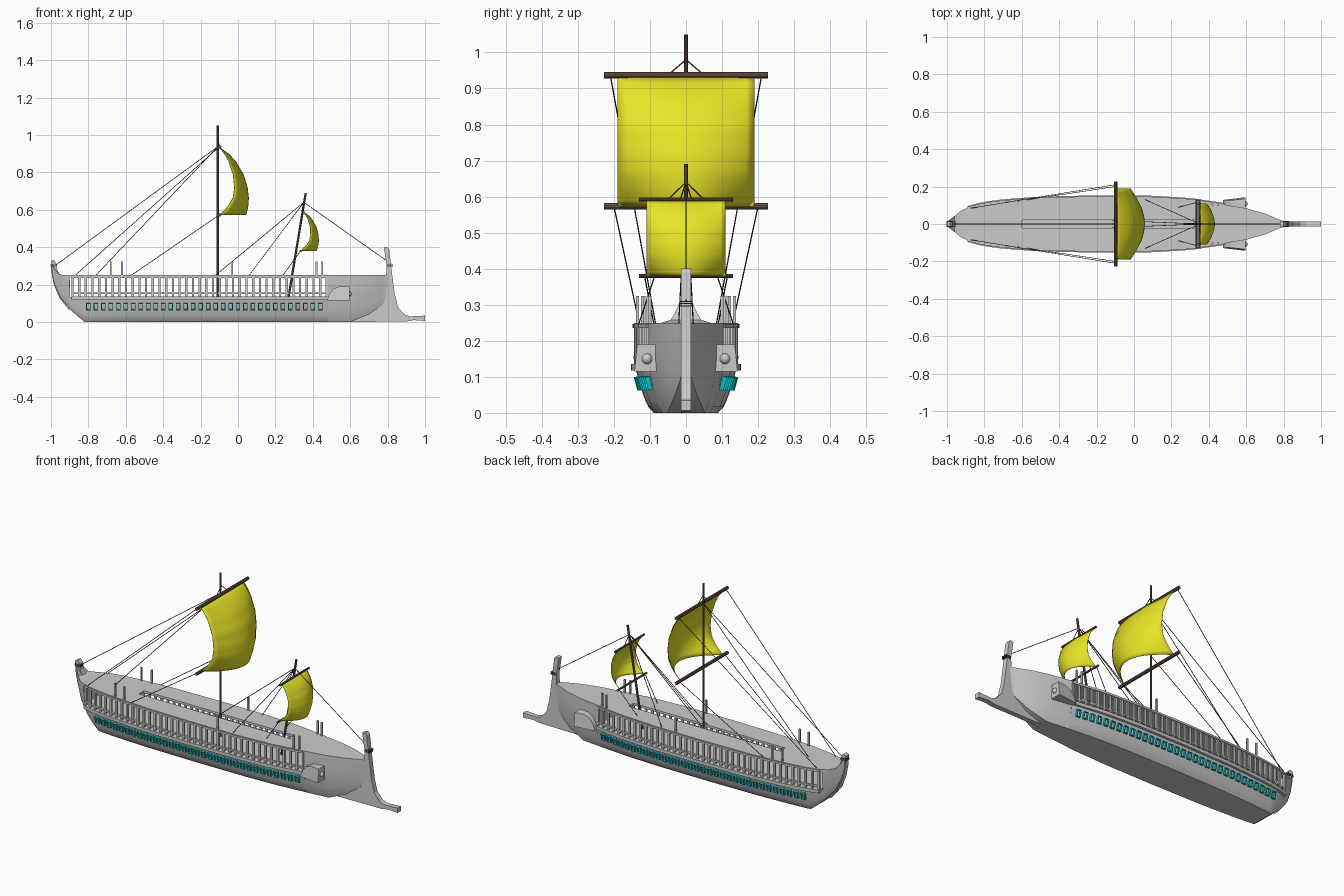
import bpy, bmesh
from math import radians
from mathutils import Vector, Matrix

if "Cube" in bpy.data.objects:
    bpy.data.objects.remove(bpy.data.objects["Cube"])


def material(name, rgb):
    m = bpy.data.materials.new(name)
    m.diffuse_color = (*rgb, 1)
    m.use_nodes = True
    m.node_tree.nodes["Principled BSDF"].inputs["Base Color"].default_value = m.diffuse_color
    return m


YELLOW = material("sail_yellow", (0.80, 0.78, 0.02))
WOOD = material("dark_wood", (0.17, 0.10, 0.06))
ROPE = material("rope", (0.10, 0.04, 0.07))
CYAN = material("port_cyan", (0.0, 0.55, 0.60))


def lerp(table, x):
    if x <= table[0][0]:
        return table[0][1]
    for (a, p), (b, q) in zip(table, table[1:]):
        if x <= b:
            return p + (q - p) * (x - a) / (b - a)
    return table[-1][1]


def finish(name, bm, mat=None, smooth=False):
    bmesh.ops.recalc_face_normals(bm, faces=bm.faces)
    me = bpy.data.meshes.new(name)
    bm.to_mesh(me)
    bm.free()
    ob = bpy.data.objects.new(name, me)
    bpy.context.collection.objects.link(ob)
    if mat:
        me.materials.append(mat)
    if smooth:
        bpy.ops.object.select_all(action='DESELECT')
        bpy.context.view_layer.objects.active = ob
        ob.select_set(True)
        bpy.ops.object.shade_smooth_by_angle(angle=radians(32))
    return ob


def loft(bm, rings, closed=True, caps=True):
    rows = [[bm.verts.new(p) for p in r] for r in rings]
    n = len(rows[0])
    for a, b in zip(rows, rows[1:]):
        for i in range(n if closed else n - 1):
            j = (i + 1) % n
            bm.faces.new((a[i], a[j], b[j], b[i]))
    if caps:
        bm.faces.new(rows[0])
        bm.faces.new(rows[-1])


def box(bm, c, size, rot=None):
    m = Matrix.Translation(c) @ (rot or Matrix()) @ Matrix.Diagonal((*size, 1))
    return bmesh.ops.create_cube(bm, size=1, matrix=m)["verts"]


def rod(bm, a, b, r, n=10):
    a, b = Vector(a), Vector(b)
    d = b - a
    m = Matrix.Translation((a + b) / 2) @ d.to_track_quat('Z', 'Y').to_matrix().to_4x4()
    bmesh.ops.create_cone(bm, cap_ends=True, segments=n, radius1=r, radius2=r,
                          depth=d.length, matrix=m)


def plate(name, outline, half):
    bm = bmesh.new()
    loft(bm, [[(x, y, z) for x, z in outline] for y in (-half, half)])
    return finish(name, bm)


# Hull plan, keel and top lines
PLAN = [(-1, .012), (-.98, .03), (-.93, .068), (-.88, .092), (-.8, .11), (-.7, .123), (-.5, .138),
        (-.2, .144), (.1, .142), (.3, .130), (.48, .104), (.6, .084), (.7, .056), (.78, .022), (.81, .012)]
KEEL = [(-.995, .26), (-.98, .20), (-.95, .13), (-.9, .07), (-.86, .032), (-.82, 0),
        (.6, 0), (.7, .04), (.77, .09), (.81, .15)]
TOP = [(-.995, .315), (-.98, .285), (-.96, .258), (-.93, .25), (-.9, .25), (-.898, .135),
       (.48, .135), (.482, .25), (.81, .25)]


def W(x):
    return lerp(PLAN, x)


def span(x0, x1, n):
    return [x0 + (x1 - x0) * i / n for i in range(n + 1)]


def width(x, z):
    s = min(1, max(0, (z - lerp(KEEL, x)) / .14))
    return W(x) * (.62 + .38 * s ** .6)


# Hull
stations = sorted({round(p[0], 3) for p in KEEL + TOP} | {round(p[0], 3) for p in PLAN[1:]})
rings = []
for x in stations:
    k, t = lerp(KEEL, x), lerp(TOP, x)
    side = [(width(x, z), z) for z in [k + (t - k) * i / 8 for i in range(9)]]
    rings.append([(x, -y, z) for y, z in reversed(side)] + [(x, y, z) for y, z in side])
bm = bmesh.new()
loft(bm, rings)
finish("hull", bm, smooth=True)

# Stem post with ram, and stern post
plate("stem_and_ram", [(.6, 0), (.9, .003), (.94, .01), (1, .006), (1, .034), (.92, .03), (.89, .04),
                       (.855, .08), (.838, .15), (.822, .27), (.808, .39), (.80, .40), (.78, .398),
                       (.795, .30), (.79, .22), (.77, .10), (.7, .04)], .014)
plate("stern_post", [(-.90, .06), (-.955, .13), (-.985, .20), (-.998, .27), (-1, .325), (-.985, .333),
                     (-.972, .315), (-.968, .28), (-.95, .25), (-.93, .14)], .014)


# Strips that follow the hull side, built on both sides
def strip(bm, x0, x1, z0, z1, inner, outer, n=24):
    for s in (-1, 1):
        loft(bm, [[(x, s * inner(x), z0), (x, s * outer(x), z0), (x, s * outer(x), z1),
                   (x, s * inner(x), z1)] for x in span(x0, x1, n)])


# Upper deck with a central slot
bm = bmesh.new()
strip(bm, -.92, -.6, .237, .25, lambda x: 0, W, 12)
strip(bm, -.6, .34, .237, .25, lambda x: .022, W)
strip(bm, .34, .5, .237, .25, lambda x: 0, W, 6)
finish("upper_deck", bm)

# Side rails and outrigger ledge
bm = bmesh.new()
strip(bm, -.89, .5, .118, .136, lambda x: W(x) - .015, lambda x: W(x) + .009)
strip(bm, -.89, .48, .150, .158, lambda x: W(x) - .012, lambda x: W(x) + .002)
strip(bm, -.89, .48, .236, .246, lambda x: W(x) - .008, lambda x: W(x) + .004)
finish("side_rails", bm)

# Stanchions under the deck and tall posts above it
bm = bmesh.new()
for x in span(-.885, .475, 38):
    for s in (-1, 1):
        box(bm, (x, s * (W(x) - .005), .187), (.012, .010, .108))
finish("stanchions", bm)
bm = bmesh.new()
for x in (-.68, -.62, -.03, .42, .45):
    for s in (-1, 1):
        box(bm, (x, s * (W(x) - .008), .282), (.009, .009, .084))
finish("deck_posts", bm)

# Oar ports: open tilted frames
bm = bmesh.new()
for x in span(-.80, .44, 31):
    for s in (-1, 1):
        y = width(x, .083)
        vs = box(bm, (x, s * (y - .003), .084), (.024, .028, .038), Matrix.Rotation(radians(15) * -s, 4, 'X'))
        fs = {f for v in vs for f in v.link_faces if abs(f.normal.y) > .7 or abs(f.calc_center_median().y - s * y) > .011}
        bmesh.ops.delete(bm, geom=list(fs), context='FACES_ONLY')
ports = finish("oar_ports", bm, CYAN)
mod = ports.modifiers.new("walls", 'SOLIDIFY')
mod.thickness = .005

# Bow side boxes with round beam ends
bm = bmesh.new()
for s in (-1, 1):
    outline = [(.475, .115), (.595, .115), (.595, .19), (.54, .19), (.51, .178), (.488, .15)]
    loft(bm, [[(x, s * .075, z) for x, z in outline],
              [(x, s * (.143 - .1 * (z - .115) - .12 * (.595 - x)), z) for x, z in outline]])
    bmesh.ops.create_uvsphere(bm, u_segments=16, v_segments=8, radius=.015,
                              matrix=Matrix.Translation((.592, s * .108, .15)))
finish("bow_boxes", bm, smooth=True)

# Masts and yards
masts = {"main_mast": ((-.108, 0, .12), (-.108, 0, 1.05), .006),
         "fore_mast": ((.268, 0, .12), (.362, 0, .69), .006),
         "main_upper_yard": ((-.098, -.228, .937), (-.098, .228, .937), .009),
         "main_lower_yard": ((-.098, -.228, .573), (-.098, .228, .573), .009),
         "fore_upper_yard": ((.350, -.13, .592), (.350, .13, .592), .0055),
         "fore_lower_yard": ((.335, -.13, .38), (.335, .13, .38), .0055)}
for name, (a, b, r) in masts.items():
    bm = bmesh.new()
    rod(bm, a, b, r)
    finish(name, bm, WOOD, smooth=True)

# Billowing sails
EDGE = [(0, 0), (.1, .028), (.2, .048), (.4, .073), (.6, .08), (.75, .072), (.88, .045), (1, 0)]
MID = [(0, 0), (.1, .05), (.2, .085), (.4, .128), (.6, .150), (.75, .156), (.88, .153), (1, .142)]


def sail(name, top, bottom, half, k):
    bm = bmesh.new()
    rows = []
    for v in span(0, 1, 20):
        p = Vector(top).lerp(Vector(bottom), v)
        e, c = lerp(EDGE, v) * k, lerp(MID, v) * k
        rows.append([(p.x + e + (c - e) * (1 - u * u), half * u, p.z) for u in span(-1, 1, 16)])
    loft(bm, rows, closed=False, caps=False)
    ob = finish(name, bm, YELLOW, smooth=True)
    m = ob.modifiers.new("cloth", 'SOLIDIFY')
    m.thickness = .003


sail("main_sail", (-.098, 0, .935), (-.098, 0, .572), .19, 1)
sail("fore_sail", (.350, 0, .590), (.335, 0, .38), .11, .6)

# Rigging: centre stays, then mirrored pairs
bm = bmesh.new()
main_top, fore_top = (-.105, 0, .94), (.352, 0, .64)
rod(bm, main_top, (-.98, 0, .30), .0018, 6)
rod(bm, main_top, (-.76, 0, .25), .0018, 6)
rod(bm, fore_top, (.82, 0, .31), .0018, 6)
for s in (-1, 1):
    for a, b in [((-.1, s * .21, .937), (-.87, s * .085, .25)),
                 ((-.1, s * .20, .573), (-.57, s * .13, .25)),
                 ((-.105, 0, .98), (-.1, s * .05, .937)),
                 ((.352, 0, .64), (.35, s * .05, .592)),
                 (fore_top, (-.12, s * .02, .25)),
                 (fore_top, (.06, s * .13, .25)),
                 ((.335, s * .115, .38), (.24, s * .09, .25))]:
        rod(bm, a, b, .0018, 6)
for z in (.297, .303, .309):
    box(bm, (.812, 0, z), (.032, .032, .003))
    box(bm, (-.985, 0, z), (.034, .032, .003))
finish("rigging", bm, ROPE)
